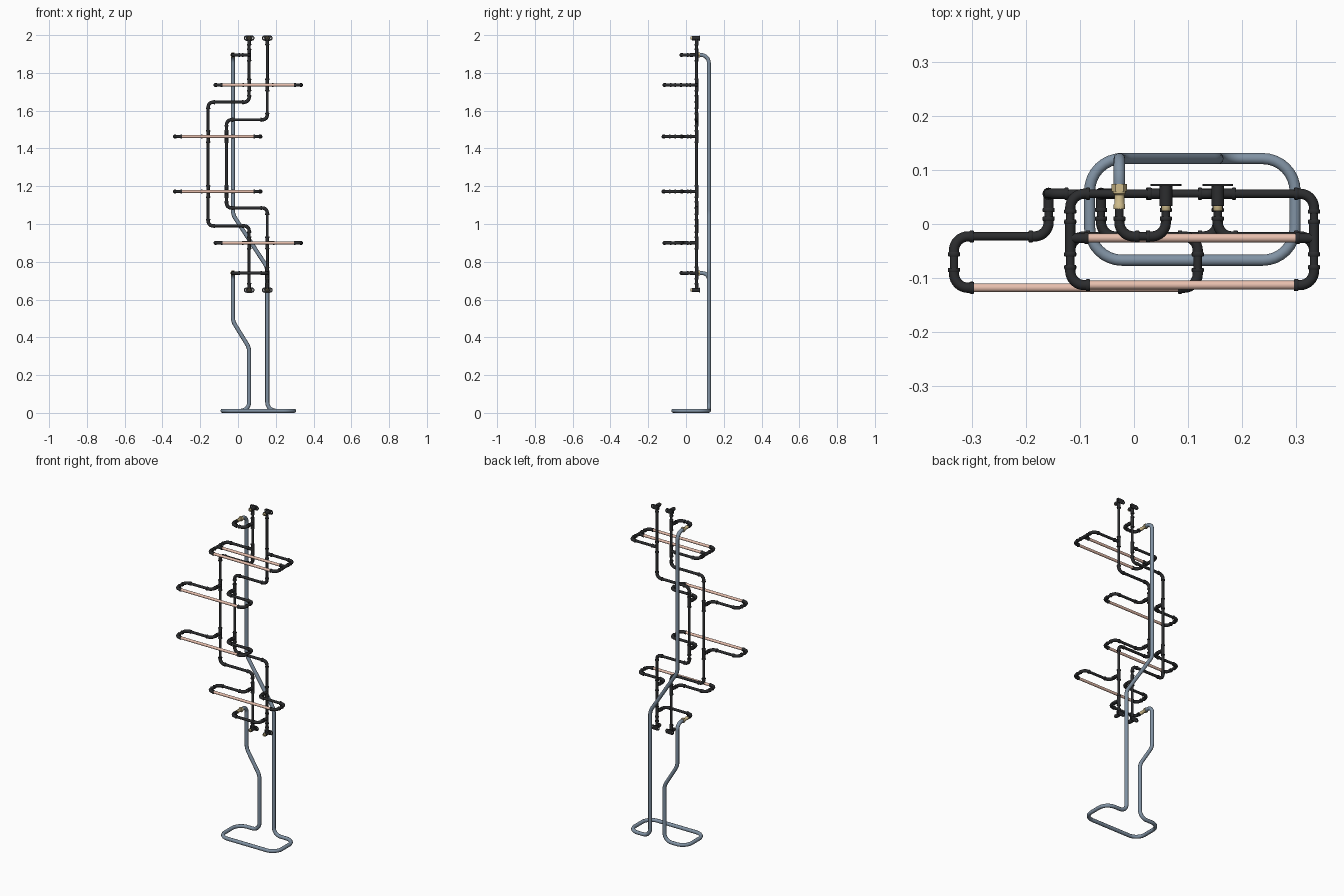
import bpy, bmesh, math
from mathutils import Vector, Matrix

if "Cube" in bpy.data.objects:
    bpy.data.objects.remove(bpy.data.objects["Cube"])


def material(name, rgb):
    m = bpy.data.materials.new(name)
    m.diffuse_color = (*rgb, 1)
    m.use_nodes = True
    m.node_tree.nodes["Principled BSDF"].inputs["Base Color"].default_value = m.diffuse_color
    return m


BLACK = material("black_iron", (0.025, 0.026, 0.028))
COPPER = material("copper", (0.80, 0.52, 0.42))
STEEL = material("blue_steel", (0.22, 0.29, 0.37))
BRASS = material("brass", (0.62, 0.50, 0.26))


def to_mesh(ob, mat):
    bpy.ops.object.select_all(action='DESELECT')
    ob.select_set(True)
    bpy.context.view_layer.objects.active = ob
    if ob.type == 'CURVE':
        bpy.ops.object.convert(target='MESH')
        ob = bpy.context.object
    ob.data.materials.clear()
    ob.data.materials.append(mat)
    bpy.ops.object.shade_smooth_by_angle(angle=math.radians(40))
    return ob


def rounded(points, bend):
    """Polyline with every inner corner replaced by an arc."""
    pts = [Vector(p) for p in points]
    bends = bend if isinstance(bend, (list, tuple)) else [bend] * (len(pts) - 2)
    out = [pts[0]]
    for i in range(1, len(pts) - 1):
        p = pts[i]
        u, v = (pts[i - 1] - p).normalized(), (pts[i + 1] - p).normalized()
        half = u.angle(v) / 2
        r = bends[i - 1]
        a = p + u * (r / math.tan(half))
        c = p + (u + v).normalized() * (r / math.sin(half))
        normal = u.cross(v).normalized()
        sweep = math.pi - 2 * half
        for k in range(9):
            out.append(c + Matrix.Rotation(-sweep * k / 8, 3, normal) @ (a - c))
    return out + [pts[-1]]


def tube(name, points, radius, mat, bend=0.026):
    cu = bpy.data.curves.new(name, 'CURVE')
    cu.dimensions = '3D'
    cu.bevel_depth, cu.bevel_resolution, cu.use_fill_caps = radius, 3, True
    path = rounded(points, bend)
    sp = cu.splines.new('POLY')
    sp.points.add(len(path) - 1)
    for q, p in zip(sp.points, path):
        q.co = (*p, 1)
    ob = bpy.data.objects.new(name, cu)
    bpy.context.collection.objects.link(ob)
    return to_mesh(ob, mat)


def lathe(name, profile, origin, axis, mat, sides=16):
    """Spin a closed (radius, height) profile around an axis."""
    bm = bmesh.new()
    rings = [[bm.verts.new((r * math.cos(2 * math.pi * k / sides), r * math.sin(2 * math.pi * k / sides), h))
              for k in range(sides)] for r, h in profile]
    for i, ring in enumerate(rings):
        nxt = rings[(i + 1) % len(rings)]
        for k in range(sides):
            j = (k + 1) % sides
            bm.faces.new((ring[k], ring[j], nxt[j], nxt[k]))
    bmesh.ops.recalc_face_normals(bm, faces=bm.faces)
    me = bpy.data.meshes.new(name)
    bm.to_mesh(me)
    bm.free()
    ob = bpy.data.objects.new(name, me)
    bpy.context.collection.objects.link(ob)
    ob.location = origin
    ob.rotation_euler = Vector(axis).to_track_quat('Z', 'Y').to_euler()
    return to_mesh(ob, mat)


R_PIPE, R_FIT, R_RIM, LEG = 0.0078, 0.0094, 0.0112, 0.036
RIM = [(0.007, -0.004), (0.0102, -0.004), (R_RIM, -0.0025), (R_RIM, 0.0025), (0.0102, 0.004), (0.007, 0.004)]


def rim(at, axis):
    lathe("fitting_rim", RIM, at, axis, BLACK)


def tee(at, along, branch):
    at, along, branch = Vector(at), Vector(along), Vector(branch)
    tube("tee_body", [at - along * 0.032, at + along * 0.032], R_FIT, BLACK)
    tube("tee_branch", [at, at + branch * 0.032], R_FIT, BLACK)
    for d in (along, -along, branch):
        rim(at + d * 0.03, d)


def black_run(name, points):
    """Black pipe with a rimmed elbow at each corner."""
    tube(name, points, R_PIPE, BLACK)
    pts = [Vector(p) for p in points]
    for a, p, b in zip(pts, pts[1:], pts[2:]):
        u, v = (a - p).normalized(), (b - p).normalized()
        tube("elbow", [p + u * LEG, p, p + v * LEG], R_FIT, BLACK)
        rim(p + u * (LEG - 0.003), u)
        rim(p + v * (LEG - 0.003), v)


XA, XB, YU, YM, XS = 0.059, 0.155, 0.056, -0.023, -0.027
Z, FRONT = Vector((0, 0, 1)), Vector((0, -1, 0))
TOP, BOTTOM = 1.984, 0.65

# two black uprights that step sideways
black_run("upright_a", [(XA, YU, TOP - .01), (XA, YU, 1.645), (-.158, YU, 1.645),
                        (-.158, YU, .99), (XA, YU, .99), (XA, YU, BOTTOM + .01)])
black_run("upright_b", [(XB, YU, TOP - .01), (XB, YU, 1.552), (-.061, YU, 1.552),
                        (-.061, YU, 1.085), (XB, YU, 1.085), (XB, YU, BOTTOM + .01)])


def ear_elbow(x, z, s):
    """End fitting with two screw ears; s points along the pipe, inwards."""
    cu = bpy.data.curves.new("ear_plate", 'CURVE')
    cu.dimensions, cu.fill_mode, cu.extrude = '2D', 'BOTH', 0.0018
    outline = [(e * 0.0145 + 0.014 * math.cos(t), 0.014 * math.sin(t))
               for e, t0 in ((1, -90), (-1, 90)) for t in [math.radians(t0 + 18 * k) for k in range(11)]]
    holes = [[(e * 0.019 + 0.0035 * math.cos(k * math.pi / 5), 0.0035 * math.sin(k * math.pi / 5))
              for k in range(10)] for e in (1, -1)]
    for loop in [outline] + holes:
        sp = cu.splines.new('POLY')
        sp.points.add(len(loop) - 1)
        sp.use_cyclic_u = True
        for q, p in zip(sp.points, loop):
            q.co = (*p, 0, 1)
    ob = bpy.data.objects.new("ear_plate", cu)
    bpy.context.collection.objects.link(ob)
    ob.location, ob.rotation_euler = (x, 0.072, z), (math.pi / 2, 0, 0)
    to_mesh(ob, BLACK)
    tube("ear_body", [(x, 0.072, z), (x, 0.033, z)], 0.0118, BLACK)
    tube("ear_neck", [(x, YU, z), (x, YU, z + s * 0.036)], R_FIT, BLACK)
    rim((x, YU, z + s * 0.034), Z)
    lathe("brass_insert", [(0.0045, 0), (0.0085, 0), (0.0085, 0.008), (0.007, 0.010), (0.0045, 0.010)],
          (x, 0.034, z), FRONT, BRASS)


for x in (XA, XB):
    ear_elbow(x, TOP, -1)
    ear_elbow(x, BOTTOM, 1)


# shelves: black arms from both uprights joined by a copper rod
def shelf(z, xa, xb, xl, xr, yf, straight=False):
    for x0, x1, d in ((xa, xl, -1), (xb, xr, 1)):
        mid = [(x1, YU, z)] if straight else [(x0, YM, z), (x1, YM, z)]
        black_run("shelf_arm", [(x0, YU, z)] + mid + [(x1, yf, z), (x1 - d * 0.034, yf, z)])
        tee((x0, YU, z), Z, (d, 0, 0) if straight else FRONT)
        if straight:
            tee((x1, -0.026, z), FRONT, (-d, 0, 0))
    for y in ([yf, -0.026] if straight else [yf]):
        tube("copper_rod", [(xl + .03, y, z), (xr - .03, y, z)], 0.0082, COPPER)


shelf(1.736, XA, XB, -.118, .333, -.113, True)
shelf(1.463, -.158, -.061, -.333, .118, -.118)
shelf(1.172, -.158, -.061, -.333, .118, -.118)
shelf(0.90, XA, XB, -.118, .333, -.113)

# U-shaped links from the steel stand to the uprights
for x, z in ((XA, 1.895), (XB, 0.74)):
    black_run("stand_link", [(XS, 0.036, z), (XS, YM, z), (x, YM, z), (x, YU, z)])
    tee((x, YU, z), Z, FRONT)
    lathe("brass_coupling", [(0.004, 0), (0.0105, 0), (0.0105, 0.008), (0.009, 0.010), (0.009, 0.026),
                             (0.0115, 0.028), (0.0115, 0.032), (0.004, 0.032)], (XS, 0.028, z), (0, 1, 0), BRASS)
    lathe("brass_nut", [(0.006, 0), (0.0145, 0), (0.0145, 0.014), (0.006, 0.014)],
          (XS, 0.060, z), (0, 1, 0), BRASS, 6)

# bent steel stand, one continuous tube with the base loop
YB, ZB = 0.121, 0.011
tube("steel_stand", [
    (XS, 0.068, 0.74), (XS, YB, 0.74), (XS, YB, 0.485), (XA, YB, 0.345), (XA, YB, ZB),
    (-.082, YB, ZB), (-.082, -.067, ZB), (.298, -.067, ZB), (.298, YB, ZB),
    (XB, YB, ZB), (XB, YB, 0.77), (XS, YB, 1.05), (XS, YB, 1.895), (XS, 0.068, 1.895)],
    0.0108, STEEL, [.035, .08, .08, .045, .06, .06, .06, .06, .045, .08, .08, .042])
